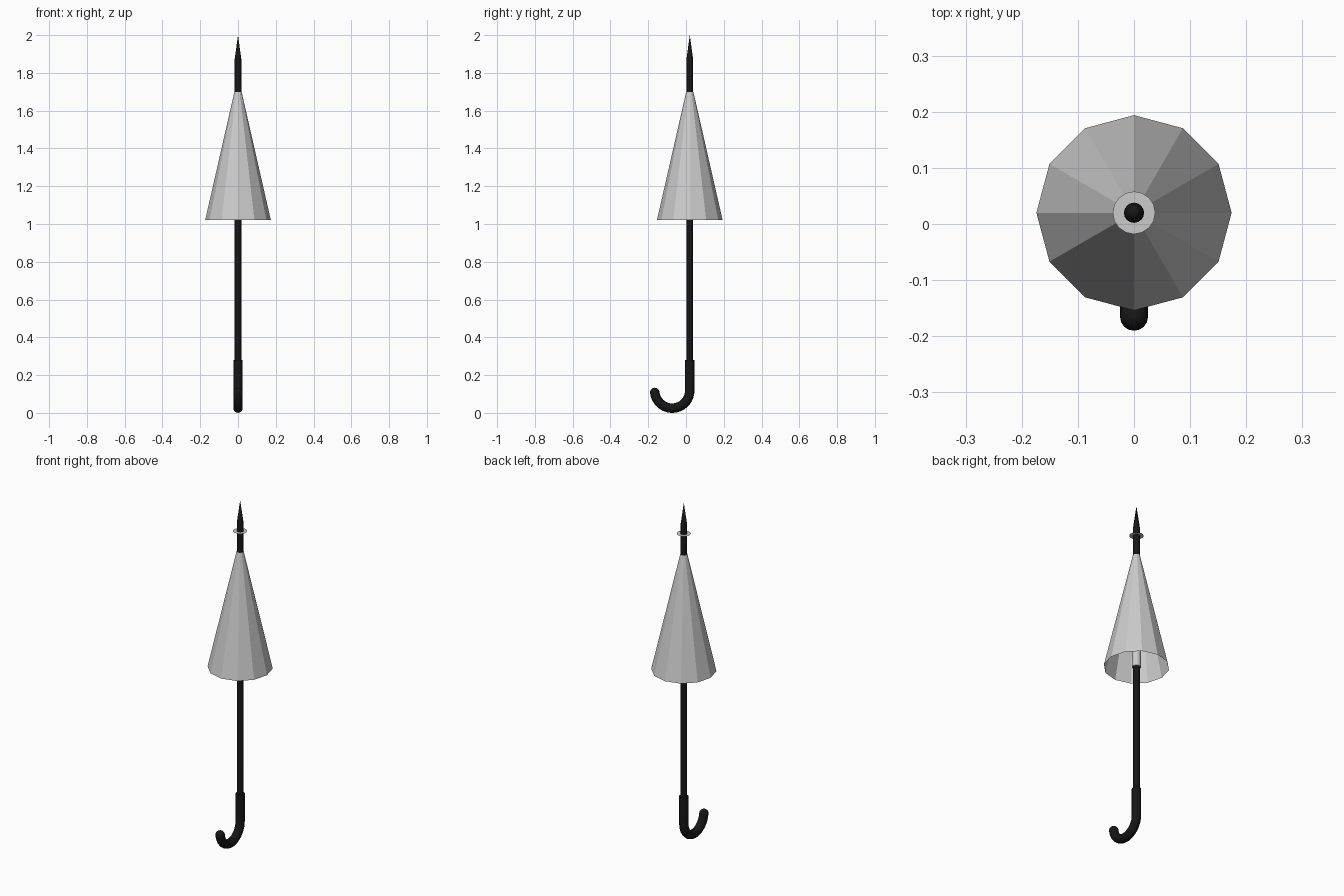
import bpy, bmesh, math

if "Cube" in bpy.data.objects:
    bpy.data.objects.remove(bpy.data.objects["Cube"])

AXIS_Y = 0.02
black = bpy.data.materials.new("black")
black.diffuse_color = (0.008, 0.008, 0.008, 1)
black.use_nodes = True
black.node_tree.nodes["Principled BSDF"].inputs["Base Color"].default_value = black.diffuse_color


def lathe(name, profile, sides, mat=None, smooth=True):
    """Spin (radius, z) points round the umbrella axis; a zero radius makes a point."""
    bm = bmesh.new()
    rings = []
    for r, z in profile:
        n = 1 if r == 0 else sides
        rings.append([bm.verts.new((r * math.cos(2 * math.pi * i / sides),
                                    AXIS_Y + r * math.sin(2 * math.pi * i / sides), z))
                      for i in range(n)])
    for a, b in zip(rings, rings[1:]):
        for i in range(sides):
            j = (i + 1) % sides
            if len(a) == 1:
                bm.faces.new((a[0], b[j], b[i]))
            elif len(b) == 1:
                bm.faces.new((a[i], a[j], b[0]))
            else:
                bm.faces.new((a[i], a[j], b[j], b[i]))
    me = bpy.data.meshes.new(name)
    bm.to_mesh(me)
    bm.free()
    return finish(bpy.data.objects.new(name, me), mat, smooth)


def finish(ob, mat, smooth):
    if ob.name not in bpy.context.collection.objects:
        bpy.context.collection.objects.link(ob)
    if mat:
        ob.data.materials.append(mat)
    if smooth:
        bpy.ops.object.select_all(action='DESELECT')
        bpy.context.view_layer.objects.active = ob
        ob.select_set(True)
        bpy.ops.object.shade_smooth_by_angle(angle=math.radians(40))
    return ob


# Straight shaft running up into the pointed ferrule
lathe("shaft", [(0, 0.2), (0.018, 0.2), (0.018, 1.87), (0, 2.0)], 16, black)

# Twelve-panel open-bottomed canopy
lathe("canopy", [(0.174, 1.02), (0.019, 1.70)], 12, smooth=False)

# Sleeve round the shaft inside the canopy
lathe("inner_sleeve", [(0.018, 1.02), (0.024, 1.02), (0.024, 1.66)], 16)

# Thin flat collar on the ferrule
lathe("collar", [(0.017, 1.82), (0.038, 1.82)], 16, smooth=False)

# Hooked handle: a tube along a straight run, an arc and a rounded tip
R, r, cz = 0.093, 0.025, 0.118
cy = AXIS_Y - R
path = [(AXIS_Y, 0.28, 1), (AXIS_Y, 0.20, 1)]
END = math.radians(-174)
for i in range(19):
    a = END * i / 18
    path.append((cy + R * math.cos(a), cz + R * math.sin(a), 1))
ey, ez = path[-1][:2]
ty, tz = math.sin(END), -math.cos(END)
for k in range(1, 6):
    a = math.radians(17.5 * k)
    path.append((ey + ty * r * math.sin(a), ez + tz * r * math.sin(a), math.cos(a)))

cu = bpy.data.curves.new("handle_path", 'CURVE')
cu.dimensions = '3D'
cu.bevel_depth = r
cu.bevel_resolution = 6
cu.use_fill_caps = True
sp = cu.splines.new('POLY')
sp.points.add(len(path) - 1)
for p, (y, z, rad) in zip(sp.points, path):
    p.co = (0, y, z, 1)
    p.radius = rad
tmp = bpy.data.objects.new("handle_path", cu)
bpy.context.collection.objects.link(tmp)
me = bpy.data.meshes.new_from_object(tmp.evaluated_get(bpy.context.evaluated_depsgraph_get()))
bpy.data.objects.remove(tmp)
me.name = "handle"
finish(bpy.data.objects.new("handle", me), black, True)
